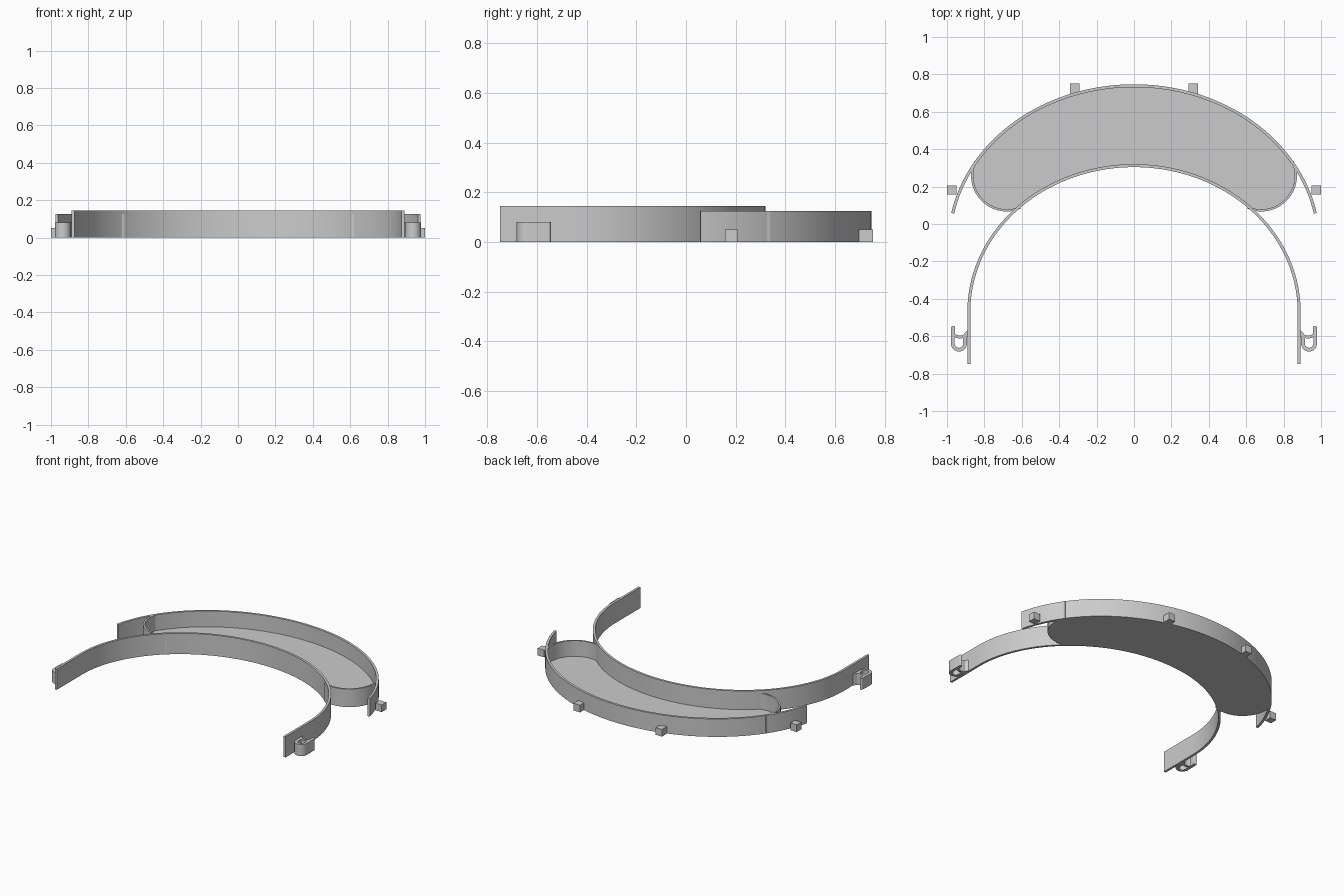
import bpy, bmesh
from math import sin, cos, radians
from mathutils import Vector

cube = bpy.data.objects.get("Cube")
if cube:
    bpy.data.objects.remove(cube)

grey = bpy.data.materials.new("grey plastic")
grey.use_nodes = True
grey.diffuse_color = (0.6, 0.6, 0.6, 1)
grey.node_tree.nodes["Principled BSDF"].inputs["Base Color"].default_value = (0.6, 0.6, 0.6, 1)


def arc(cx, cy, a, b, start, end, n):
    """Points on an ellipse between two angles in degrees."""
    angles = [radians(start + (end - start) * i / n) for i in range(n + 1)]
    return [Vector((cx + a * cos(t), cy + b * sin(t))) for t in angles]


def mirrored(points):
    return [Vector((-p.x, p.y)) for p in points]


def finish(name, bm):
    bmesh.ops.recalc_face_normals(bm, faces=bm.faces)
    mesh = bpy.data.meshes.new(name)
    bm.to_mesh(mesh)
    bm.free()
    mesh.materials.append(grey)
    obj = bpy.data.objects.new(name, mesh)
    bpy.context.collection.objects.link(obj)
    bpy.ops.object.select_all(action='DESELECT')
    obj.select_set(True)
    bpy.context.view_layer.objects.active = obj
    bpy.ops.object.shade_smooth_by_angle(angle=radians(35))


def ribbon(name, path, width, height):
    """Upright wall of constant width along a flat path."""
    bm = bmesh.new()
    rings = []
    for i, p in enumerate(path):
        d = (path[min(i + 1, len(path) - 1)] - path[max(i - 1, 0)]).normalized()
        side = Vector((-d.y, d.x)) * width / 2
        corners = ((p + side, 0), (p - side, 0), (p - side, height), (p + side, height))
        rings.append([bm.verts.new((q.x, q.y, z)) for q, z in corners])
    for r, s in zip(rings, rings[1:]):
        for k in range(4):
            m = (k + 1) % 4
            bm.faces.new((r[k], r[m], s[m], s[k]))
    bm.faces.new(rings[0])
    bm.faces.new(rings[-1])
    finish(name, bm)


def slab(name, outline, height):
    """Flat plate extruded up from the ground."""
    bm = bmesh.new()
    face = bm.faces.new([bm.verts.new((p.x, p.y, 0)) for p in outline])
    top = bmesh.ops.extrude_face_region(bm, geom=[face], use_keep_orig=True)
    bmesh.ops.translate(bm, vec=(0, 0, height),
                        verts=[v for v in top["geom"] if isinstance(v, bmesh.types.BMVert)])
    finish(name, bm)


def block(name, x, y, sx, sy, height):
    slab(name, [Vector((x + i * sx / 2, y + j * sy / 2))
                for i, j in ((-1, -1), (1, -1), (1, 1), (-1, 1))], height)


WALL = 0.016
head = (0, -0.47, 0.883, 0.782)
visor = (0, -0.107, 0.988, 0.846)

# Headband with straight temple arms
band = arc(*head, 0, 180, 96)
ribbon("headband", [Vector((0.883, -0.748))] + band + [Vector((-0.883, -0.748))], WALL, 0.145)

# Front visor wall
ribbon("visor_wall", arc(*visor, 11.2, 168.8, 96), WALL, 0.125)

# Rounded tray ends and the tray floor between the two arcs
end = arc(0.68, 0.258, 0.185, 0.185, 25, -113, 28)
ribbon("left_tray_end", end, 0.012, 0.125)
ribbon("right_tray_end", mirrored(end), 0.012, 0.125)
slab("tray_floor", arc(*visor, 149, 31, 72) + end + arc(*head, 46, 134, 60)
     + mirrored(end)[::-1], 0.015)

# Outer hooks, strap crossbars and mounting pegs on both sides
hook = ([Vector((0.967, -0.555)), Vector((0.969, -0.6))]
        + arc(0.936, -0.638, 0.033, 0.034, 0, -180, 16)
        + [Vector((0.903, -0.61)), Vector((0.898, -0.59)), Vector((0.884, -0.575))])
crossbar = arc(0.93, -0.57, 0.043, 0.034, 200, 325, 14)
tip = arc(0.967, -0.555, 0.011, 0.011, 0, 337.5, 15)
for side, flip in (("left", 1), ("right", -1)):
    def place(points):
        return points if flip > 0 else mirrored(points)
    ribbon(side + "_hook", place(hook), 0.02, 0.08)
    ribbon(side + "_hook_crossbar", place(crossbar), 0.016, 0.08)
    slab(side + "_hook_tip", place(tip), 0.08)
    block(side + "_front_peg", flip * 0.316, 0.724, 0.05, 0.056, 0.05)
    block(side + "_side_peg", flip * 0.975, 0.182, 0.05, 0.05, 0.05)
